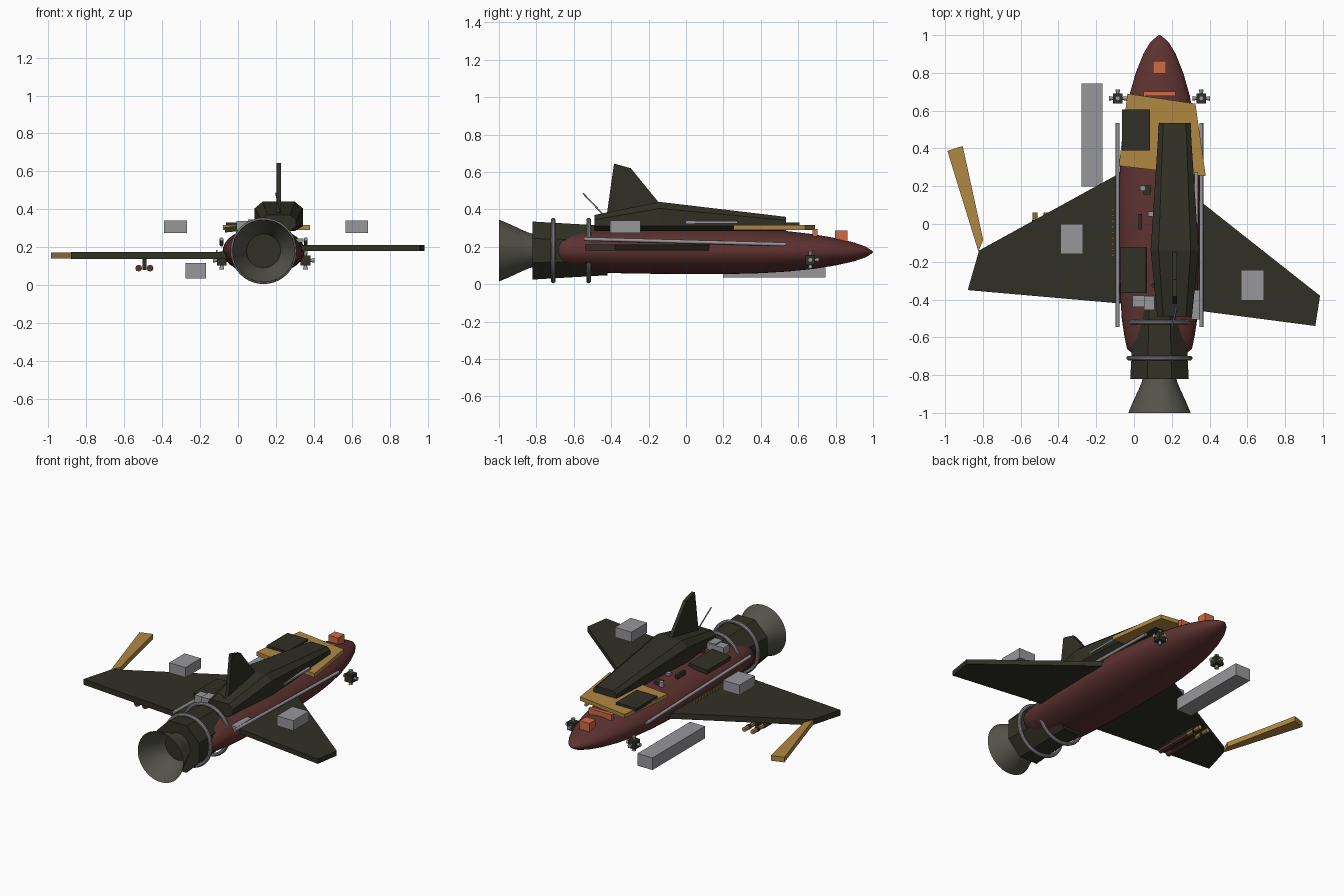
import bpy, bmesh, math
from mathutils import Vector

old = bpy.data.objects.get("Cube")
if old:
    bpy.data.objects.remove(old, do_unlink=True)


def material(name, r, g, b):
    m = bpy.data.materials.new(name)
    m.use_nodes = True
    m.diffuse_color = (r, g, b, 1)
    m.node_tree.nodes["Principled BSDF"].inputs["Base Color"].default_value = (r, g, b, 1)
    return m


RED = material("dark red", 0.11, 0.032, 0.03)
OLIVE = material("dark olive", 0.03, 0.03, 0.019)
GOLD = material("ochre", 0.44, 0.25, 0.055)
GREY = material("grey", 0.31, 0.31, 0.33)
ORANGE = material("orange", 0.62, 0.15, 0.06)
NOZZLE = material("nozzle metal", 0.09, 0.088, 0.07)
CX, CZ = 0.135, 0.18  # hull axis


def finish(name, bm, mat, smooth=False):
    bmesh.ops.recalc_face_normals(bm, faces=bm.faces)
    me = bpy.data.meshes.new(name)
    bm.to_mesh(me)
    bm.free()
    me.materials.append(mat)
    ob = bpy.data.objects.new(name, me)
    bpy.context.collection.objects.link(ob)
    if smooth:
        bpy.ops.object.select_all(action='DESELECT')
        ob.select_set(True)
        bpy.context.view_layer.objects.active = ob
        bpy.ops.object.shade_smooth_by_angle(angle=math.radians(40))
    return ob


def loft(name, rings, mat, smooth=False, caps=True):
    """Skin a list of equally sized point rings."""
    bm = bmesh.new()
    vs = [[bm.verts.new(p) for p in ring] for ring in rings]
    n = len(vs[0])
    for a, b in zip(vs, vs[1:]):
        for i in range(n):
            j = (i + 1) % n
            bm.faces.new((a[i], a[j], b[j], b[i]))
    if caps:
        bm.faces.new(vs[0])
        bm.faces.new(vs[-1])
    return finish(name, bm, mat, smooth)


def ring(y, r, n, squash=1.0, cz=CZ, turn=0.0):
    angles = [math.tau * i / n + turn for i in range(n)]
    return [(CX + r * math.cos(a), y, cz + r * squash * math.sin(a)) for a in angles]


def slab(name, outline, z0, z1, mat):
    return loft(name, [[(x, y, z) for x, y in outline] for z in (z0, z1)], mat)


def box(name, x, y, z, mat):
    return slab(name, [(x[0], y[0]), (x[1], y[0]), (x[1], y[1]), (x[0], y[1])], *z, mat)


def rod(name, a, b, r, mat, r2=None, n=12):
    a, b = Vector(a), Vector(b)
    bm = bmesh.new()
    bmesh.ops.create_cone(bm, cap_ends=True, segments=n, radius1=r,
                          radius2=r if r2 is None else r2, depth=(b - a).length)
    ob = finish(name, bm, mat, True)
    ob.location = (a + b) / 2
    ob.rotation_mode = 'QUATERNION'
    ob.rotation_quaternion = (b - a).to_track_quat('Z', 'Y')
    return ob


# Fuselage: flattened body of revolution
hull = [(-0.69, 0.14), (-0.66, 0.172), (-0.6, 0.185), (-0.5, 0.2), (-0.3, 0.212), (-0.05, 0.216),
        (0.2, 0.215), (0.4, 0.203), (0.55, 0.185), (0.68, 0.16), (0.8, 0.126),
        (0.9, 0.086), (0.96, 0.05), (0.99, 0.018), (1.0, 0.004)]
loft("fuselage", [ring(y, r, 40, 0.58, CZ - 0.008 * max(0, y)) for y, r in hull], RED, True)

# Engine housing and flared exhaust
oct_r = 1 / math.cos(math.pi / 8)
loft("engine_housing", [ring(y, r * oct_r, 8, turn=math.pi / 8)
                        for y, r in ((-0.82, 0.155), (-0.42, 0.132))], OLIVE)
bell = [(-0.815, 0.088), (-0.84, 0.095), (-0.88, 0.112), (-0.94, 0.14), (-1.0, 0.165)]
loft("exhaust_nozzle", [ring(y, r, 40) for y, r in bell], NOZZLE, True, caps=False)

# Clamp rings round the engine
for i, y in enumerate((-0.71, -0.52)):
    bpy.ops.mesh.primitive_torus_add(location=(CX, y, CZ), rotation=(math.pi / 2, 0, 0),
                                     major_radius=0.163, minor_radius=0.012,
                                     major_segments=40, minor_segments=10)
    clamp = bpy.context.object
    clamp.name = f"engine_clamp_{i + 1}"
    clamp.data.materials.append(GREY)
    bpy.ops.object.shade_smooth_by_angle()

# Chamfered dorsal cabin, offset to the left
def cabin_section(y, wide, narrow, shoulder, top):
    x = 0.215
    return [(x - narrow, y, 0.285), (x - wide, y, 0.31), (x - wide, y, shoulder),
            (x - narrow, y, top), (x + narrow, y, top), (x + wide, y, shoulder),
            (x + wide, y, 0.31), (x + narrow, y, 0.285)]


loft("dorsal_cabin", [cabin_section(-0.49, 0.092, 0.06, 0.345, 0.37),
                      cabin_section(-0.14, 0.127, 0.085, 0.405, 0.44),
                      cabin_section(0.535, 0.083, 0.06, 0.342, 0.36)], OLIVE)

# Tail fin
fin = [(-0.425, 0.36), (-0.385, 0.645), (-0.295, 0.62), (-0.14, 0.43), (-0.14, 0.36)]
loft("tail_fin", [[(x, y, z) for y, z in fin] for x in (0.204, 0.227)], OLIVE)
rod("antenna", (0.225, -0.44, 0.37), (0.2, -0.55, 0.485), 0.004, GREY)

# Uneven wings and the loose wing edge
slab("right_wing", [(0.0, 0.31), (-0.82, -0.14), (-0.88, -0.35), (0.0, -0.427)], 0.137, 0.174, OLIVE)
slab("left_wing", [(0.25, 0.2), (0.985, -0.38), (0.96, -0.54), (0.25, -0.447)], 0.18, 0.212, OLIVE)
slab("loose_wing_edge", [(-0.988, 0.387), (-0.907, 0.413), (-0.798, -0.085), (-0.824, -0.145)],
     0.139, 0.172, GOLD)

# Skewed collar and access hatches
slab("collar", [(-0.035, 0.69), (0.325, 0.637), (0.38, 0.253), (-0.08, 0.308)], 0.29, 0.316, GOLD)
box("front_hatch", (-0.064, 0.086), (0.39, 0.607), (0.31, 0.331), OLIVE)
hatch = box("rear_hatch", (-0.07, 0.065), (-0.122, 0.122), (-0.014, 0.014), OLIVE)
hatch.location = (0, -0.243, 0.298)
hatch.rotation_euler.y = -0.1

# Nose sensor and strip
box("nose_sensor", (0.1, 0.17), (0.797, 0.863), (0.22, 0.286), ORANGE)
box("nose_strip", (0.05, 0.22), (0.677, 0.702), (0.255, 0.294), ORANGE)

# Separate equipment crates
box("long_crate", (-0.277, -0.168), (0.198, 0.745), (0.035, 0.115), GREY)
box("right_crate", (-0.39, -0.27), (-0.16, 0.0), (0.274, 0.34), GREY)
box("left_crate", (0.567, 0.687), (-0.405, -0.243), (0.274, 0.34), GREY)

# Paired side pipes and thruster clusters
for side, s in (("left", 1), ("right", -1)):
    x = CX + s * 0.222
    rod(f"{side}_side_pipe", (x, -0.545, 0.242), (x, 0.535, 0.213), 0.01, GREY)
    c = Vector((CX + s * 0.221, 0.665, 0.13))
    h = 0.026
    box(f"{side}_thruster_block", (c.x - h, c.x + h), (c.y - h, c.y + h), (c.z - h, c.z + h), OLIVE)
    for i, d in enumerate(((1, 0, 0), (-1, 0, 0), (0, 1, 0), (0, 0, 1), (0, 0, -1))):
        d = Vector(d)
        rod(f"{side}_thruster_jet_{i + 1}", c + d * 0.022, c + d * 0.047, 0.007, GREY, 0.013)

# Rail beside the cabin
box("cabin_rail", (0.32, 0.338), (0.0, 0.275), (0.325, 0.337), GREY)

# Rear deck fittings
box("left_deck_box", (0.305, 0.346), (-0.505, -0.35), (0.225, 0.245), GREY)
box("rear_deck_box", (-0.008, 0.11), (-0.44, -0.378), (0.29, 0.338), GREY)
box("rear_deck_cap", (0.052, 0.108), (-0.455, -0.38), (0.29, 0.346), GREY)
box("deck_fairing", (0.025, 0.042), (-0.03, 0.052), (0.28, 0.315), OLIVE)
box("deck_block", (0.05, 0.09), (0.157, 0.205), (0.28, 0.315), OLIVE)
rod("deck_valve", (0.045, 0.19, 0.28), (0.045, 0.19, 0.32), 0.015, GREY)
box("deck_clip", (0.075, 0.105), (0.04, 0.066), (0.28, 0.315), GREY)
rod("deck_cap", (0.108, -0.325, 0.28), (0.108, -0.325, 0.32), 0.015, OLIVE)

# Row of studs at the right wing root
for i in range(9):
    y = -0.165 + i * 0.03
    box(f"wing_stud_{i + 1}", (-0.117, -0.107), (y - 0.006, y + 0.006), (0.17, 0.185), GOLD)

# Twin missiles on a pylon below the right wing
box("missile_pylon", (-0.505, -0.483), (-0.25, -0.03), (0.08, 0.14), OLIVE)
for i, x in enumerate((-0.524, -0.464)):
    z = 0.089
    rod(f"missile_{i + 1}_body", (x, -0.31, z), (x, -0.05, z), 0.018, RED, n=8)
    rod(f"missile_{i + 1}_head", (x, -0.05, z), (x, 0.06, z), 0.014, GOLD, n=8)
    rod(f"missile_{i + 1}_band", (x, 0.0, z), (x, 0.02, z), 0.016, OLIVE, n=8)
